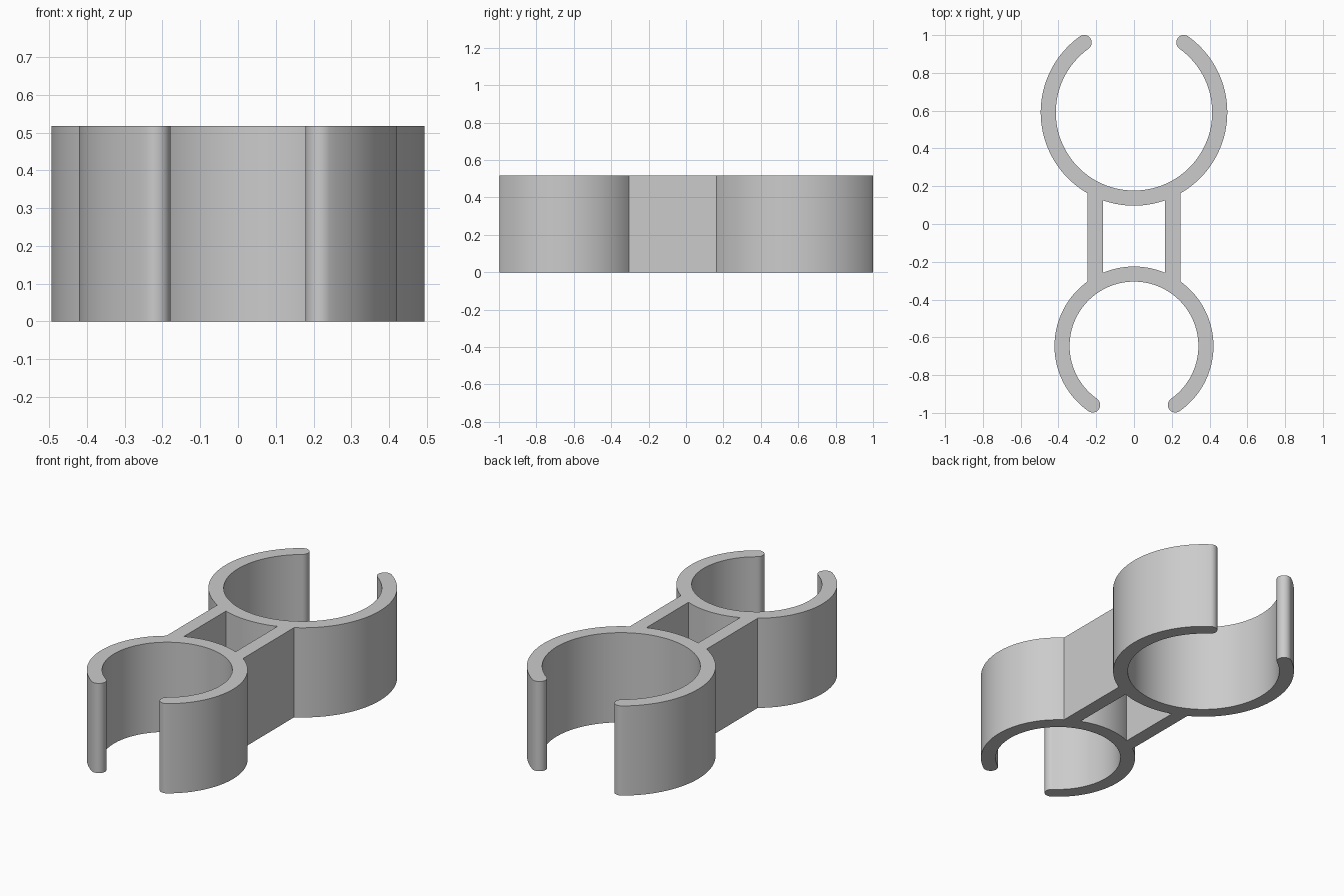
import bpy, bmesh
from math import sin, cos, pi, asin, radians

cube = bpy.data.objects.get("Cube")
if cube:
    bpy.data.objects.remove(cube, do_unlink=True)

HEIGHT = 0.518
WALL = 0.08
STRUT_OUT, STRUT_IN = 0.245, 0.165
# centre y, outer radius, opening direction, half angle of the opening
BACK = (0.591, 0.494, 1, radians(35.5))
FRONT = (-0.646, 0.421, -1, radians(35))


def arc(ring, radius, start, end, steps):
    """Points round a ring, with the angle measured from its opening."""
    c, _, s, _ = ring
    angles = [start + (end - start) * i / steps for i in range(steps + 1)]
    return [(radius * sin(a), c + s * radius * cos(a)) for a in angles]


def half_clip(ring):
    """Right half of a clip: inner wall, rounded tip, outer wall to the strut."""
    c, outer, s, gap = ring
    inner, mid, r = outer - WALL, outer - WALL / 2, WALL / 2
    pts = arc(ring, inner, pi, gap, 40)
    for i in range(1, 12):
        b = pi * i / 12
        pts.append((mid * sin(gap) - r * (sin(gap) * cos(b) + cos(gap) * sin(b)),
                    c + s * (mid * cos(gap) - r * (cos(gap) * cos(b) - sin(gap) * sin(b)))))
    return pts + arc(ring, outer, gap, pi - asin(STRUT_OUT / outer), 36)


def window_arc(ring):
    """Outer wall of a ring between the two struts, right to left."""
    a = asin(STRUT_IN / ring[1])
    return arc(ring, ring[1], pi - a, pi + a, 16)


# Outer outline: back clip, strut, front clip, then mirrored
right = half_clip(BACK) + half_clip(FRONT)[::-1]
outline = right + [(-x, y) for x, y in right[::-1] if abs(x) > 1e-5]
window = window_arc(BACK) + window_arc(FRONT)[::-1]

# Fill the profile round the window and extrude it
bm = bmesh.new()
for loop in (outline, window):
    verts = [bm.verts.new((x, y, 0)) for x, y in loop]
    for i, v in enumerate(verts):
        bm.edges.new((v, verts[i - 1]))
bmesh.ops.triangle_fill(bm, edges=bm.edges[:], use_beauty=True)
top = bmesh.ops.extrude_face_region(bm, geom=bm.faces[:], use_keep_orig=True)
for g in top["geom"]:
    if isinstance(g, bmesh.types.BMVert):
        g.co.z = HEIGHT
bmesh.ops.recalc_face_normals(bm, faces=bm.faces[:])

mesh = bpy.data.meshes.new("double_pipe_clip")
bm.to_mesh(mesh)
bm.free()
clip = bpy.data.objects.new("double_pipe_clip", mesh)
bpy.context.collection.objects.link(clip)

# Plain grey plastic
grey = bpy.data.materials.new("grey_plastic")
grey.use_nodes = True
colour = (0.6, 0.6, 0.6, 1)
grey.diffuse_color = colour
grey.node_tree.nodes["Principled BSDF"].inputs["Base Color"].default_value = colour
mesh.materials.append(grey)

bpy.ops.object.select_all(action="DESELECT")
clip.select_set(True)
bpy.context.view_layer.objects.active = clip
bpy.ops.object.shade_smooth_by_angle(angle=radians(30))
